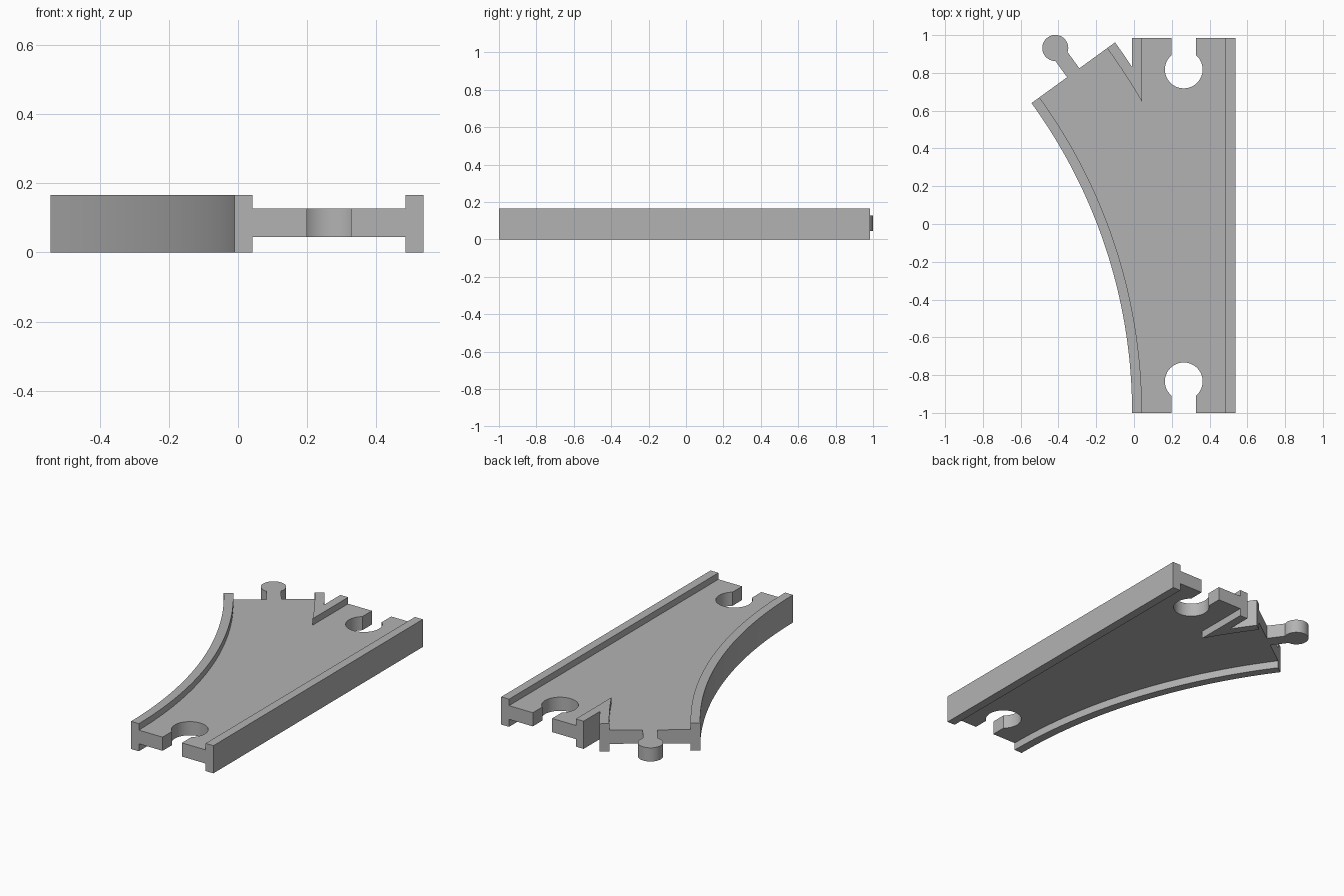
import bpy, bmesh, math
from mathutils import Vector

if "Cube" in bpy.data.objects:
    bpy.data.objects.remove(bpy.data.objects["Cube"], do_unlink=True)

# Main dimensions
LEFT, RIGHT, RAIL = -0.01, 0.537, 0.052
FRONT, BACK = -1.0, 0.985
HEIGHT, DECK_LOW, DECK_HIGH = 0.166, 0.045, 0.127
RADIUS, SWEEP = 2.79, math.radians(36)
PIVOT = Vector((LEFT - RADIUS, FRONT))
MID = (LEFT + RIGHT) / 2
IN_L, IN_R = LEFT + RAIL, RIGHT - RAIL
R_IN = RADIUS + RAIL                     # inside of the curved rail
R_OUT = RADIUS + RIGHT - LEFT            # far edge of the branch
R_FROG = R_OUT - RAIL

grey = bpy.data.materials.new("plain grey")
grey.use_nodes = True
grey.diffuse_color = (0.45, 0.45, 0.45, 1)
grey.node_tree.nodes["Principled BSDF"].inputs["Base Color"].default_value = (0.45, 0.45, 0.45, 1)


def arc(center, radius, start, end, steps):
    return [Vector(center) + radius * Vector((math.cos(a), math.sin(a)))
            for a in (start + (end - start) * i / steps for i in range(steps + 1))]


def slab(name, outline, low, high):
    """Extrude a flat outline between two heights."""
    bm = bmesh.new()
    base = bm.faces.new([bm.verts.new((p[0], p[1], low)) for p in outline])
    top = bmesh.ops.extrude_face_region(bm, geom=[base], use_keep_orig=True)["geom"]
    for v in top:
        if isinstance(v, bmesh.types.BMVert):
            v.co.z = high
    bmesh.ops.recalc_face_normals(bm, faces=bm.faces)
    mesh = bpy.data.meshes.new(name)
    bm.to_mesh(mesh)
    bm.free()
    mesh.materials.append(grey)
    obj = bpy.data.objects.new(name, mesh)
    bpy.context.collection.objects.link(obj)
    bpy.ops.object.select_all(action='DESELECT')
    obj.select_set(True)
    bpy.context.view_layer.objects.active = obj
    bpy.ops.object.shade_smooth_by_angle(angle=math.radians(30))
    return obj


def keyhole(end_y, inward):
    """Socket outline: narrow slot opening into a round hole."""
    radius, half, depth = 0.1, 0.064, 0.167
    gap = math.asin(half / radius)
    center = (MID, end_y + inward * depth)
    mouth = -inward * math.pi / 2
    hole = arc(center, radius, mouth - gap, mouth - 2 * math.pi + gap, 32)
    side = half * inward
    return [Vector((MID - side, end_y))] + hole + [Vector((MID + side, end_y))]


def angle_at(x, radius):
    return math.acos((x - PIVOT.x) / radius)


# Deck with both sockets, forking around the frog
deck = [Vector((IN_L, FRONT))] + keyhole(FRONT, 1)
deck += [Vector((IN_R, FRONT)), Vector((IN_R, BACK))] + keyhole(BACK, -1)
deck += [Vector((IN_L, BACK))]
deck += arc(PIVOT, R_FROG, angle_at(IN_L, R_FROG), SWEEP, 8)
deck += arc(PIVOT, R_IN, SWEEP, 0, 40)[:-1]
slab("deck", deck, DECK_LOW, DECK_HIGH)

# Straight outer rail
slab("straight_rail", [(IN_R, FRONT), (RIGHT, FRONT), (RIGHT, BACK), (IN_R, BACK)], 0, HEIGHT)

# Curved outer rail
slab("curved_rail", arc(PIVOT, RADIUS, 0, SWEEP, 40) + arc(PIVOT, R_IN, SWEEP, 0, 40), 0, HEIGHT)

# V-shaped frog between the two routes
frog = [Vector((IN_L, BACK)), Vector((LEFT, BACK))]
frog += arc(PIVOT, R_OUT, angle_at(LEFT, R_OUT), SWEEP, 6)
frog += arc(PIVOT, R_FROG, SWEEP, angle_at(IN_L, R_FROG), 8)
slab("frog_rail", frog, 0, HEIGHT)

# Connector peg on the end of the branch
across = Vector((math.cos(SWEEP), math.sin(SWEEP)))
along = Vector((-across.y, across.x))
root = PIVOT + across * (R_IN + R_FROG) / 2
half, knob = 0.04, 0.069
gap = math.asin(half / knob)
back = SWEEP - math.pi / 2
peg = [root - across * half]
peg += arc(root + along * 0.162, knob, back - gap, back - 2 * math.pi + gap, 32)
peg += [root + across * half]
slab("connector_peg", peg, DECK_LOW, DECK_HIGH)
